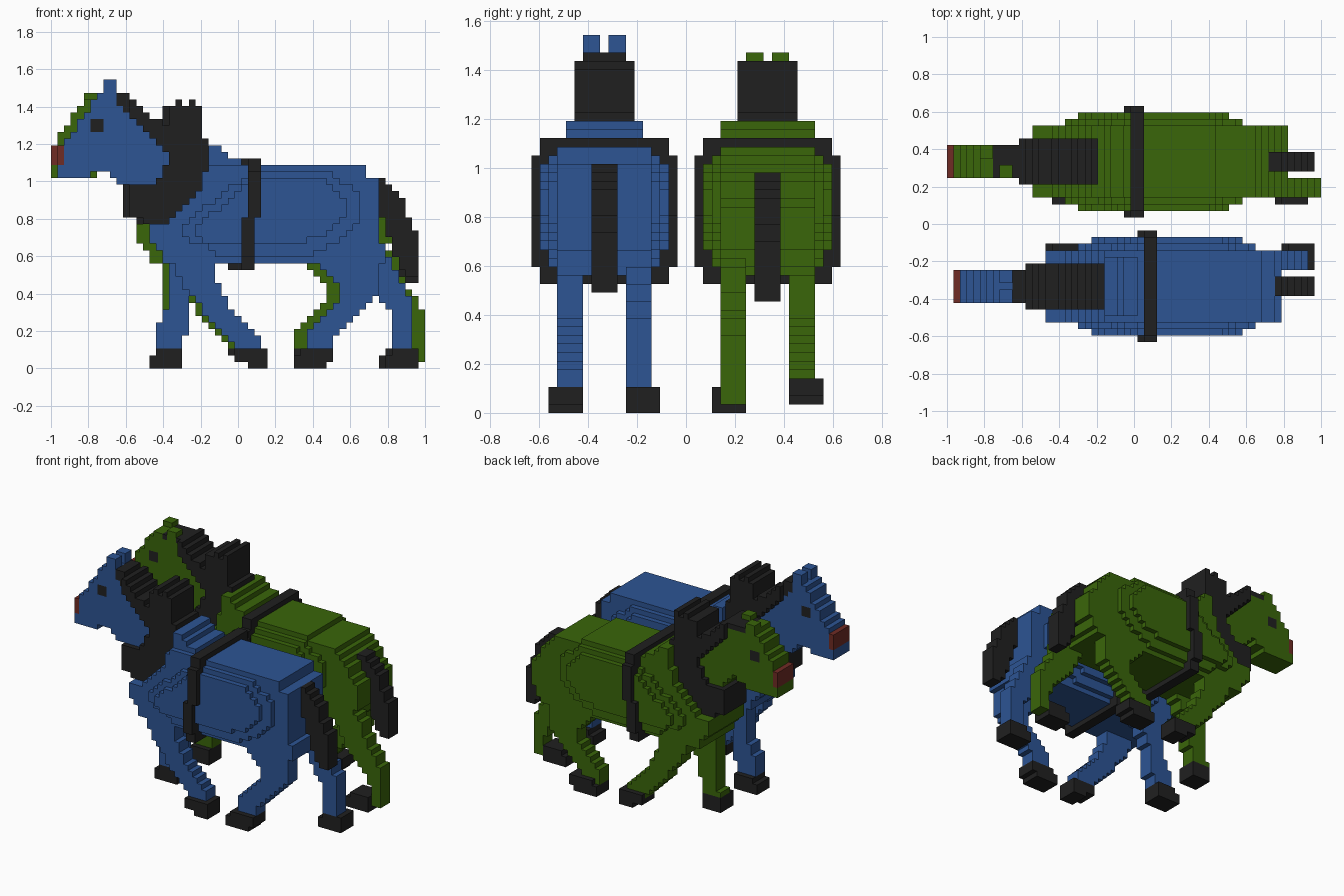
import bpy
import bmesh
from mathutils import Vector

cube = bpy.data.objects.get("Cube")
if cube:
    bpy.data.objects.remove(cube)

CELL = 2 / 57          # edge length of one block
MIDDLE = 28.5          # block column at x = 0


def material(name, r, g, b):
    mat = bpy.data.materials.new(name)
    mat.use_nodes = True
    mat.diffuse_color = (r, g, b, 1)
    mat.node_tree.nodes["Principled BSDF"].inputs["Base Color"].default_value = (r, g, b, 1)
    return mat


blue = material("blue coat", .026, .089, .296)
green = material("green coat", .042, .133, .003)
charcoal = material("charcoal", .0145, .0145, .0145)
red = material("dark red", .16, .025, .018)

blocks = {}            # block position -> part name
part_materials = {}


def inside(x, z, outline):
    hit = False
    for (xa, za), (xb, zb) in zip(outline, outline[1:] + outline[:1]):
        if (za > z) != (zb > z) and x < xa + (z - za) * (xb - xa) / (zb - za):
            hit = not hit
    return hit


def box(left, bottom, right, top):
    return [(left, bottom), (right, bottom), (right, top), (left, top)]


def make_horse(label, coat, mirrored, body_shift):
    """Fill blocks for one horse; rows count sideways from its centre line."""

    def fill(part, mat, outline, first, last, dx=0, dz=0):
        name = label + "_" + part
        part_materials[name] = mat
        xs = [p[0] for p in outline]
        zs = [p[1] for p in outline]
        for i in range(int(min(xs)) - 1, int(max(xs)) + 2):
            for k in range(int(min(zs)) - 1, int(max(zs)) + 2):
                if inside(i + .5, k + .5, outline):
                    for row in range(first, last + 1):
                        j = 9 - row if mirrored else row - 10
                        blocks[i + dx, j, k + dz] = name

    def slab(part, mat, outline, half, dx=0, dz=0):
        fill(part, mat, outline, -half, half, dx, dz)

    # Trunk, built as nested slabs of growing width
    if mirrored:
        rump = [(43, 31), (43, 30), (49, 30), (50, 29), (52, 26), (54, 23), (54, 20), (52, 16)]
    else:
        rump = [(48, 31), (48, 29), (50, 29), (50, 19), (51, 19), (51, 16)]
    slab("body", coat, [(17, 16), (17, 18), (15, 20), (15, 22), (18, 22), (22, 26), (24, 31)] + rump,
         5, body_shift)
    slab("body", coat, [(20, 22), (24, 25), (28, 28), (31, 30), (42, 30), (47, 27),
                        (47, 22), (43, 19), (39, 17), (26, 17), (23, 19), (20, 20)], 6, body_shift)
    slab("body", coat, [(22, 20), (22, 22), (27, 25), (31, 29), (41, 29), (45, 26),
                        (45, 23), (42, 20), (37, 19), (25, 19)], 7, body_shift)
    slab("withers", coat, [(24, 26), (24, 34), (26, 34), (26, 33), (27, 33), (27, 32),
                           (29, 32), (29, 26)], 5 if mirrored else 4, body_shift)

    # Inner legs are spread apart, outer legs cross under the belly
    stride = -1 if mirrored else 0
    if mirrored:
        front = [(14, 20), (17, 15), (17, 5), (16, 3), (20, 3), (21, 8), (22, 12), (25, 18)]
        hind = [(46, 18), (50, 10), (53, 8), (55, 4), (55, 1), (57, 1), (57, 8), (56, 10), (54, 13), (52, 18)]
        toe = box(16, 0, 20, 3)
    else:
        front = [(17, 20), (18, 15), (18, 10), (16, 6), (16, 3), (20, 3), (20, 5), (21, 5),
                 (21, 9), (22, 12), (25, 18)]
        hind = [(46, 18), (50, 11), (52, 9), (52, 3), (55, 3), (55, 10), (53, 14), (51, 18)]
        toe = [(15, 0), (20, 0), (20, 3), (16, 3), (16, 2), (15, 2)]

    # Hooves
    fill("outer_front_hoof", charcoal, [(28, 1), (28, 3), (33, 3), (33, 0), (30, 0), (30, 1)],
         -6, -3, stride, -stride)
    fill("outer_hind_hoof", charcoal, [(37, 0), (42, 0), (42, 1), (43, 1), (43, 3), (38, 3), (38, 2), (37, 2)],
         -6, -3, 0, -stride)
    fill("inner_front_hoof", charcoal, toe, 3, 6)
    fill("inner_hind_hoof", charcoal, [(51, 0), (56, 0), (56, 3), (52, 3), (52, 2), (51, 2)], 3, 6, stride)

    # Legs
    fill("outer_front_leg", coat, [(18, 18), (20, 13), (23, 9), (26, 6), (29, 3), (32, 3),
                                   (32, 5), (30, 7), (27, 10), (25, 14), (25, 18)], -5, -3, stride)
    fill("outer_hind_leg", coat, [(39, 17), (42, 15), (44, 13), (44, 10), (42, 8), (39, 5), (39, 3),
                                  (43, 3), (43, 5), (47, 8), (50, 11), (50, 18)], -5, -3, body_shift)
    fill("inner_front_leg", coat, front, 3, 5)
    fill("inner_hind_leg", coat, hind, 3, 5)

    # Head and nose
    if mirrored:
        head = [(0, 29), (6, 29), (8, 30), (10, 31), (12, 29), (14, 26), (20, 30), (17, 36),
                (11, 41), (5, 41), (3, 38), (1, 35), (0, 33)]
    else:
        head = [(1, 29), (6, 29), (7, 30), (9, 30), (11, 28), (14, 26), (20, 30), (17, 36),
                (11, 42), (8, 42), (6, 40), (4, 37), (2, 34), (1, 34)]
    slab("head", coat, head, 2)
    slab("nose", red, box(1, 31, 2, 34), 2, stride)

    # Mane and collar
    if mirrored:
        slab("mane", charcoal, [(7, 40), (7, 41), (12, 41), (14, 39), (10, 40)], 2)
    else:
        slab("mane", charcoal, [(10, 42), (12, 42), (14, 40), (13, 38), (10, 41)], 2)
    slab("collar", charcoal, [(12, 41), (16, 38), (18, 37), (18, 40), (23, 40), (23, 35), (24, 35),
                              (24, 31), (22, 26), (18, 22), (14, 22), (14, 23), (12, 23), (12, 27),
                              (13, 28), (16, 28), (17, 30), (18, 32), (15, 36), (12, 39)], 3, stride)
    for left in (19, 21):
        slab("collar", charcoal, box(left, 40, left + 1, 41), 3)

    # Ears and eyes, one of each per side
    for side in (-1, 1):
        near, far = sorted((side, 2 * side))
        if mirrored:
            ear = box(5, 40, 7, 42) if side < 0 else box(8, 40, 10, 42)
        else:
            ear = box(8, 41, 10, 44)
        fill("ears", coat, ear, near, far)
        fill("eyes", charcoal, box(6, 36, 8, 38), 2 * side, 2 * side, body_shift, stride)

    # Girth strap, stepping forward towards the belly
    for half, low, high in ((7, 15, 32), (8, 17, 30)):
        slab("girth_strap", charcoal, box(30, 23, 32, high), half, body_shift)
        slab("girth_strap", charcoal, box(29, low, 31, 23), half, body_shift)

    # Tail
    slab("tail", charcoal, [(50, 29), (51, 29), (53, 27), (54, 25), (55, 22), (56, 21), (56, 14),
                            (54, 14), (53, 16), (52, 19), (51, 22), (50, 24)], 1, 0, stride)
    if mirrored:
        slab("tail", charcoal, box(49, 23, 51, 28), 1)


make_horse("blue_horse", blue, False, 0)
make_horse("green_horse", green, True, -2)


def build_part(name, mat):
    """Skin the exposed sides of all blocks belonging to one part."""
    bm = bmesh.new()
    corners = {}

    def vertex(p):
        key = tuple(round(c) for c in p)
        if key not in corners:
            corners[key] = bm.verts.new(((key[0] - MIDDLE) * CELL, key[1] * CELL, key[2] * CELL))
        return corners[key]

    for cell, owner in blocks.items():
        if owner != name:
            continue
        for axis in range(3):
            for sign in (-1, 1):
                normal = Vector((0, 0, 0))
                normal[axis] = sign
                beside = tuple(int(c + n) for c, n in zip(cell, normal))
                if beside in blocks:
                    continue
                u = Vector((0, 0, 0))
                u[(axis + 1) % 3] = 1
                v = normal.cross(u)
                centre = Vector(cell) + Vector((.5, .5, .5)) + normal / 2
                ring = [centre + (a * u + b * v) / 2 for a, b in ((-1, -1), (1, -1), (1, 1), (-1, 1))]
                bm.faces.new([vertex(p) for p in ring])
    mesh = bpy.data.meshes.new(name)
    bm.to_mesh(mesh)
    bm.free()
    mesh.materials.append(mat)
    bpy.context.collection.objects.link(bpy.data.objects.new(name, mesh))


for part_name, part_mat in part_materials.items():
    build_part(part_name, part_mat)
